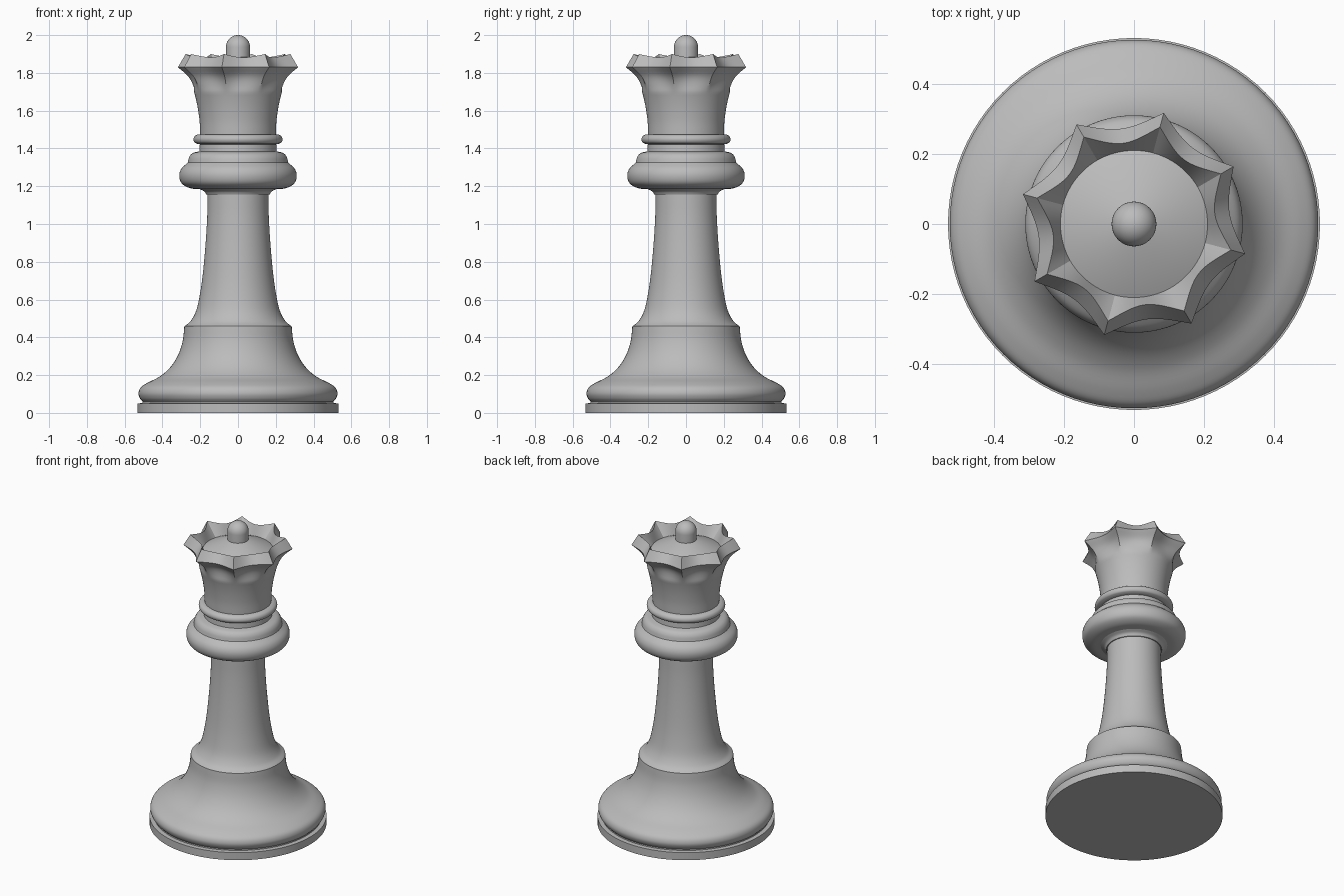
import bpy, bmesh, math
from mathutils import Vector

if "Cube" in bpy.data.objects:
    bpy.data.objects.remove(bpy.data.objects["Cube"])

grey = bpy.data.materials.new("stone grey")
grey.diffuse_color = (0.5, 0.5, 0.5, 1)
grey.use_nodes = True
grey.node_tree.nodes["Principled BSDF"].inputs["Base Color"].default_value = grey.diffuse_color
SEG = 96


def curve(pts, steps=5):
    """Smooth Catmull-Rom line through (radius, height) points."""
    p = [Vector(q) for q in pts]
    p = [2 * p[0] - p[1]] + p + [2 * p[-1] - p[-2]]
    out = []
    for a, b, c, d in zip(p, p[1:], p[2:], p[3:]):
        for i in range(steps):
            t = i / steps
            out.append(0.5 * (2 * b + (c - a) * t + (2 * a - 5 * b + 4 * c - d) * t * t
                              + (3 * b - a - 3 * c + d) * t ** 3))
    return [tuple(v) for v in out] + [tuple(pts[-1])]


def lathe(name, profile, shape=None, seg=SEG, angle=30, start=0.0):
    """Spin a profile about z; shape(r, z, a) may vary the section by angle."""
    bm = bmesh.new()
    rings = []
    for r, z in profile:
        if r < 1e-5:
            rings.append([bm.verts.new((0, 0, z))])
            continue
        ring = []
        for i in range(seg):
            a = start + 2 * math.pi * i / seg
            rr, zz = shape(r, z, a) if shape else (r, z)
            ring.append(bm.verts.new((rr * math.cos(a), rr * math.sin(a), zz)))
        rings.append(ring)
    for lo, hi in zip(rings, rings[1:]):
        for i in range(seg):
            j = (i + 1) % seg
            if len(hi) == 1:
                bm.faces.new((lo[i], lo[j], hi[0]))
            elif len(lo) == 1:
                bm.faces.new((lo[0], hi[j], hi[i]))
            else:
                bm.faces.new((lo[i], lo[j], hi[j], hi[i]))
    me = bpy.data.meshes.new(name)
    bm.to_mesh(me)
    bm.free()
    me.materials.append(grey)
    ob = bpy.data.objects.new(name, me)
    bpy.context.collection.objects.link(ob)
    bpy.context.view_layer.objects.active = ob
    ob.select_set(True)
    bpy.ops.object.shade_smooth_by_angle(angle=math.radians(angle))
    ob.select_set(False)
    return ob


# Foot disc
lathe("foot_disc", [(0, 0), (0.532, 0), (0.532, 0.05), (0.505, 0.052), (0, 0.052)])

# Flared base with rounded lip
lathe("flared_base", [(0.505, 0.05)]
      + curve([(0.505, 0.06), (0.52, 0.078), (0.527, 0.105), (0.515, 0.135), (0.478, 0.16),
               (0.415, 0.192), (0.36, 0.24), (0.318, 0.305), (0.293, 0.38), (0.284, 0.46)])
      + [(0.275, 0.462)])

# Stem
lathe("stem", curve([(0.28, 0.461), (0.25, 0.487), (0.222, 0.54), (0.203, 0.62), (0.187, 0.73),
                     (0.172, 0.89), (0.163, 1.04), (0.161, 1.155)]))

# Wide collar with upper step
lathe("collar", [(0.16, 1.155), (0.167, 1.155)]
      + curve([(0.167, 1.155), (0.178, 1.172), (0.2, 1.184)])
      + curve([(0.2, 1.184), (0.255, 1.19), (0.298, 1.215), (0.311, 1.255), (0.3, 1.293),
               (0.266, 1.325)])
      + curve([(0.266, 1.325), (0.258, 1.355), (0.24, 1.375), (0.205, 1.385)])
      + [(0.203, 1.42)])

# Thin ring under the crown
lathe("neck_ring", [(0.2, 1.422)]
      + curve([(0.215, 1.424), (0.23, 1.432), (0.236, 1.448), (0.23, 1.464), (0.215, 1.474)])
      + [(0.19, 1.475)])

# Crown: flared cup whose rim is scalloped into eight points
TIP = math.radians(30)


def scallop(r, z, a):
    t = ((a - TIP) / (math.pi / 4)) % 1.0          # 0 and 1 at the points
    dip = 1 - (2 * t - 1) ** 2
    k = min(1, max(0, (z - 1.70) / 0.13))
    return r - 0.054 * k * dip, z - (0.018 * dip if z > 1.88 else 0)


outer = curve([(0.2, 1.47), (0.204, 1.55), (0.218, 1.64), (0.24, 1.72), (0.272, 1.78),
               (0.329, 1.83)], 6)
lathe("crown_cup", outer + [(0.287, 1.9)], scallop, 128, 28, TIP)


def scallop_inside(r, z, a):
    return scallop(r, z, a) if z > 1.85 else (r, z)


lathe("crown_inner_wall", [(0.287, 1.9), (0.21, 1.815)], scallop_inside, 128, 28, TIP)

# Shallow cone inside the crown
lathe("crown_floor", [(0.212, 1.815), (0.06, 1.885), (0, 1.89)])

# Rounded finial
lathe("finial", [(0.064, 1.86)]
      + [(0.064 * math.cos(math.pi / 2 * i / 12), 1.936 + 0.064 * math.sin(math.pi / 2 * i / 12))
         for i in range(12)] + [(0, 2.0)], seg=48)
